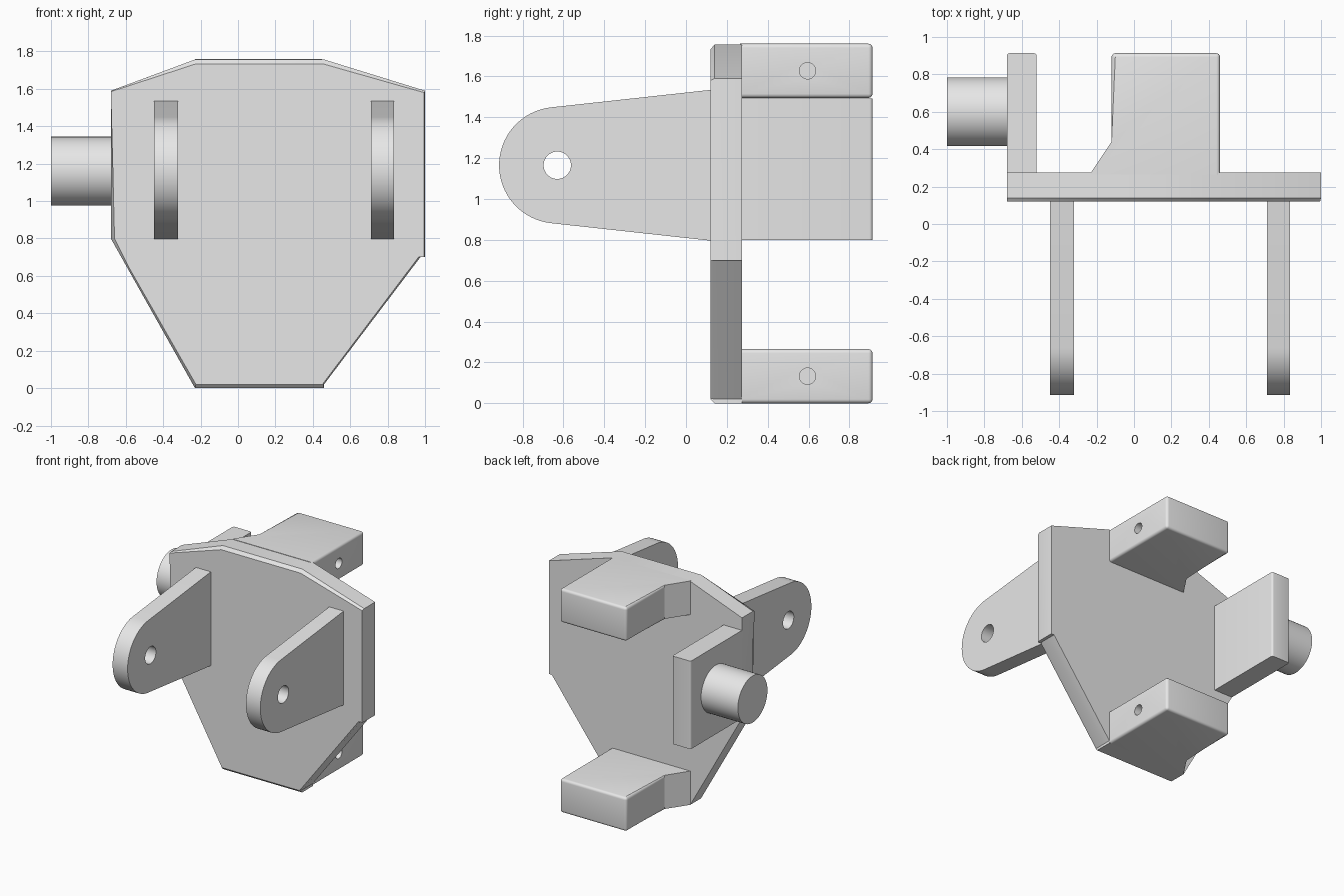
import bpy, bmesh
from math import sin, cos, radians
from mathutils import Matrix, Vector

cube = bpy.data.objects.get("Cube")
if cube:
    bpy.data.objects.remove(cube)

grey = bpy.data.materials.new("plain grey")
grey.use_nodes = True
grey.diffuse_color = (0.8, 0.8, 0.8, 1)
grey.node_tree.nodes["Principled BSDF"].inputs["Base Color"].default_value = (0.8, 0.8, 0.8, 1)


def loft(rings):
    """Closed solid through matching rings of points."""
    bm = bmesh.new()
    loops = [[bm.verts.new(p) for p in ring] for ring in rings]
    n = len(loops[0])
    bm.faces.new(loops[0])
    bm.faces.new(loops[-1])
    for a, b in zip(loops, loops[1:]):
        for i in range(n):
            j = (i + 1) % n
            bm.faces.new((a[i], a[j], b[j], b[i]))
    bmesh.ops.recalc_face_normals(bm, faces=bm.faces)
    return bm


def round_edges(bm, rule, width=0.02):
    edges = [e for e in bm.edges if rule(e.verts[0].co, e.verts[1].co)]
    bmesh.ops.bevel(bm, geom=edges, offset=width, segments=4, profile=0.5, affect='EDGES')


def make(name, bm):
    mesh = bpy.data.meshes.new(name)
    bm.to_mesh(mesh)
    bm.free()
    mesh.materials.append(grey)
    ob = bpy.data.objects.new(name, mesh)
    bpy.context.collection.objects.link(ob)
    return ob


def rod(name, radius, x0, x1, y, z):
    """Cylinder lying along x."""
    bm = bmesh.new()
    place = Matrix.Translation(((x0 + x1) / 2, y, z)) @ Matrix.Rotation(radians(90), 4, 'Y')
    bmesh.ops.create_cone(bm, cap_ends=True, segments=48, radius1=radius, radius2=radius,
                          depth=x1 - x0, matrix=place)
    return make(name, bm)


def drill(ob, radius, x0, x1, y, z):
    """Cut a round hole along x and bake the result."""
    cutter = rod("hole_cutter", radius, x0, x1, y, z)
    cutter.hide_render = True
    mod = ob.modifiers.new("hole", 'BOOLEAN')
    mod.operation, mod.solver, mod.object = 'DIFFERENCE', 'EXACT', cutter
    graph = bpy.context.evaluated_depsgraph_get()
    ob.data = bpy.data.meshes.new_from_object(ob.evaluated_get(graph))
    ob.modifiers.clear()
    bpy.data.objects.remove(cutter)


def smooth(ob):
    bpy.ops.object.select_all(action='DESELECT')
    ob.select_set(True)
    bpy.context.view_layer.objects.active = ob
    bpy.ops.object.shade_smooth_by_angle(angle=radians(30))


parts = []

# Base plate: full outline behind, eased outline on the front face
FRONT, EASE, BACK = 0.12, 0.14, 0.275
outline = [(-0.68, 1.59), (-0.23, 1.757), (0.46, 1.757), (1, 1.59), (1, 0.7),
           (0.975, 0.7), (0.46, 0.02), (0.46, 0), (-0.23, 0), (-0.59, 0.64), (-0.68, 0.8)]
eased = [(-0.68, 1.585), (-0.23, 1.732), (0.46, 1.732), (0.995, 1.58), (0.995, 0.7),
         (0.965, 0.7), (0.455, 0.025), (0.455, 0.02), (-0.225, 0.02), (-0.58, 0.64), (-0.66, 0.8)]
rings = [[(x, y, z) for x, z in pts]
         for pts, y in ((eased, FRONT), (outline, EASE), (outline, BACK))]
parts.append(make("base_plate", loft(rings)))

# Pair of front lugs: tapered plates with a round nose and a pin hole
nose_y, nose_z, nose_r = -0.63, 1.165, 0.285
profile = [(0.13, 0.795), (0.13, 1.535)]
for i in range(33):
    a = radians(96.4 + i * (360 - 2 * 96.4) / 32)
    profile.append((nose_y + nose_r * cos(a), nose_z + nose_r * sin(a)))
for name, x0, x1 in (("right_lug", -0.45, -0.32), ("left_lug", 0.71, 0.835)):
    lug = make(name, loft([[(x, y, z) for y, z in profile] for x in (x0, x1)]))
    drill(lug, 0.067, x0 - 0.1, x1 + 0.1, nose_y, nose_z)
    parts.append(lug)

# Upper and lower rear arms: angled root, rounded edges, blind hole on the left face
END = 0.913
plan = [(0.46, 0.265), (0.46, END), (-0.12, END), (-0.12, 0.44), (-0.23, 0.275), (-0.23, 0.265)]
for name, z0, z1 in (("lower_arm", 0, 0.265), ("upper_arm", 1.495, 1.76)):
    bm = loft([[(x, y, z) for x, y in plan] for z in (z0, z1)])
    round_edges(bm, lambda a, b: max(a.y, b.y) > 0.5)
    arm = make(name, bm)
    drill(arm, 0.04, 0.3, 0.6, 0.595, (z0 + z1) / 2)
    parts.append(arm)

# Side block with rounded rear corners, and the peg on it
block = [(-0.68, 0.265), (-0.52, 0.265), (-0.52, END), (-0.68, END)]
bm = loft([[(x, y, z) for x, y in block] for z in (0.8, 1.492)])
round_edges(bm, lambda a, b: min(a.y, b.y) > 0.5 and abs(a.z - b.z) > 0.1, 0.015)
parts.append(make("side_block", bm))
parts.append(rod("side_peg", 0.184, -1, -0.67, 0.6, 1.16))

for part in parts:
    smooth(part)
